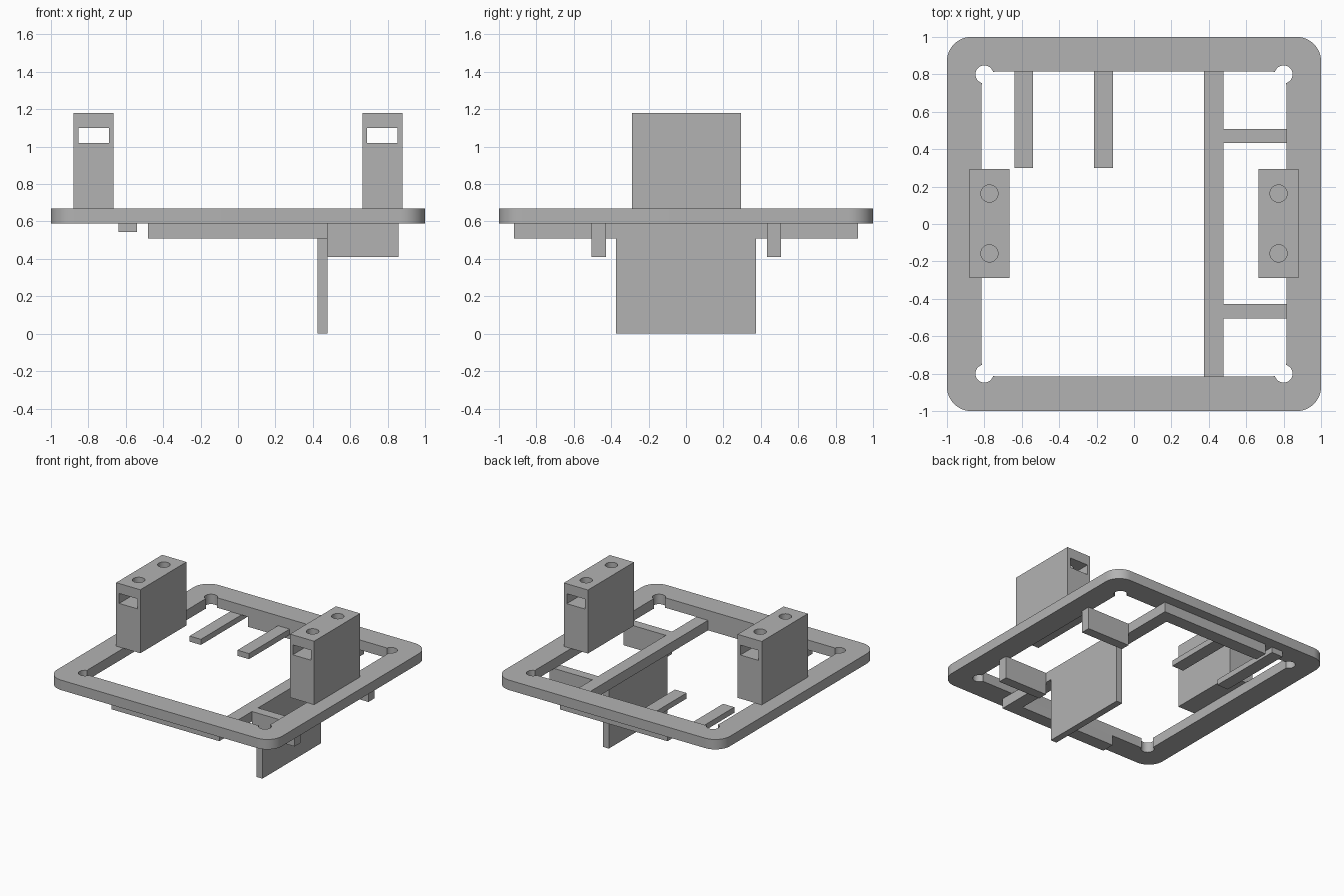
import bpy, bmesh
from math import cos, sin, pi

cube = bpy.data.objects.get("Cube")
if cube:
    bpy.data.objects.remove(cube, do_unlink=True)

grey = bpy.data.materials.new("plain_grey")
grey.use_nodes = True
COLOUR = (0.45, 0.45, 0.45, 1)
grey.diffuse_color = COLOUR
grey.node_tree.nodes["Principled BSDF"].inputs["Base Color"].default_value = COLOUR


def prism(name, outline, z0, z1):
    """Extrude a counter-clockwise outline from z0 to z1."""
    bm = bmesh.new()
    base = bm.faces.new([bm.verts.new((x, y, z0)) for x, y in outline])
    top = bmesh.ops.extrude_face_region(bm, geom=[base])["geom"]
    bmesh.ops.translate(bm, vec=(0, 0, z1 - z0),
                        verts=[v for v in top if isinstance(v, bmesh.types.BMVert)])
    bmesh.ops.recalc_face_normals(bm, faces=bm.faces)
    mesh = bpy.data.meshes.new(name)
    bm.to_mesh(mesh)
    bm.free()
    mesh.materials.append(grey)
    obj = bpy.data.objects.new(name, mesh)
    bpy.context.collection.objects.link(obj)
    return obj


def box(name, x, y, z):
    return prism(name, [(x[0], y[0]), (x[1], y[0]), (x[1], y[1]), (x[0], y[1])], *z)


def rounded_square(half, radius, steps=12):
    points = []
    for quarter, (sx, sy) in enumerate([(1, 1), (-1, 1), (-1, -1), (1, -1)]):
        for i in range(steps + 1):
            a = (quarter + i / steps) * pi / 2
            points.append((sx * (half - radius) + radius * cos(a),
                           sy * (half - radius) + radius * sin(a)))
    return points


def circle(cx, cy, radius, steps=32):
    return [(cx + radius * cos(2 * pi * i / steps),
             cy + radius * sin(2 * pi * i / steps)) for i in range(steps)]


def cut(target, cutters):
    """Subtract each cutter from the target, then discard it."""
    bpy.context.view_layer.objects.active = target
    for cutter in cutters:
        mod = target.modifiers.new("cut", "BOOLEAN")
        mod.operation = "DIFFERENCE"
        mod.solver = "EXACT"
        mod.object = cutter
        bpy.ops.object.modifier_apply(modifier=mod.name)
        bpy.data.objects.remove(cutter, do_unlink=True)


def smooth(obj):
    bpy.ops.object.select_all(action="DESELECT")
    obj.select_set(True)
    bpy.context.view_layer.objects.active = obj
    bpy.ops.object.shade_smooth_by_angle()


# Rounded frame with an open middle and corner screw holes
UNDER, TOP = 0.59, 0.67
frame = prism("frame", rounded_square(1, 0.13), UNDER, TOP)
opening = prism("opening_cutter", rounded_square(0.815, 0.08), 0.5, 0.8)
holes = [prism("hole_cutter", circle(sx * 0.8, sy * 0.8, 0.048), 0.5, 0.8)
         for sx in (-1, 1) for sy in (-1, 1)]
cut(frame, [opening] + holes)
smooth(frame)

# Slotted blocks standing on both sides, with two screw holes into the slot
for side, sx in (("left", 1), ("right", -1)):
    block = box(side + "_block", sorted((sx * 0.665, sx * 0.88)), (-0.29, 0.295), (TOP, 1.18))
    slot = box("slot_cutter", sorted((sx * 0.69, sx * 0.853)), (-0.5, 0.5), (1.02, 1.1))
    screws = [prism("screw_cutter", circle(sx * 0.773, y, 0.046), 1.05, 1.3)
              for y in (-0.157, 0.163)]
    cut(block, [slot] + screws)
    smooth(block)

# Crossbar and its hanging plate
box("crossbar", (0.375, 0.478), (-0.92, 0.92), (0.51, UNDER))
box("hanging_plate", (0.425, 0.478), (-0.373, 0.373), (0, 0.52))

# Beams under the front and back of the frame
box("front_beam", (-0.48, 0.375), (-0.92, -0.815), (0.51, UNDER))
box("back_beam", (-0.48, 0.375), (0.815, 0.92), (0.51, UNDER))

# Ribs joining the crossbar to the side of the frame
box("front_rib", (0.478, 0.857), (-0.505, -0.428), (0.41, UNDER))
box("back_rib", (0.478, 0.857), (0.432, 0.507), (0.41, UNDER))

# Fingers reaching in from the back
box("outer_finger", (-0.64, -0.54), (0.3, 0.92), (0.545, UNDER))
box("inner_finger", (-0.215, -0.112), (0.3, 0.92), (0.545, UNDER))
